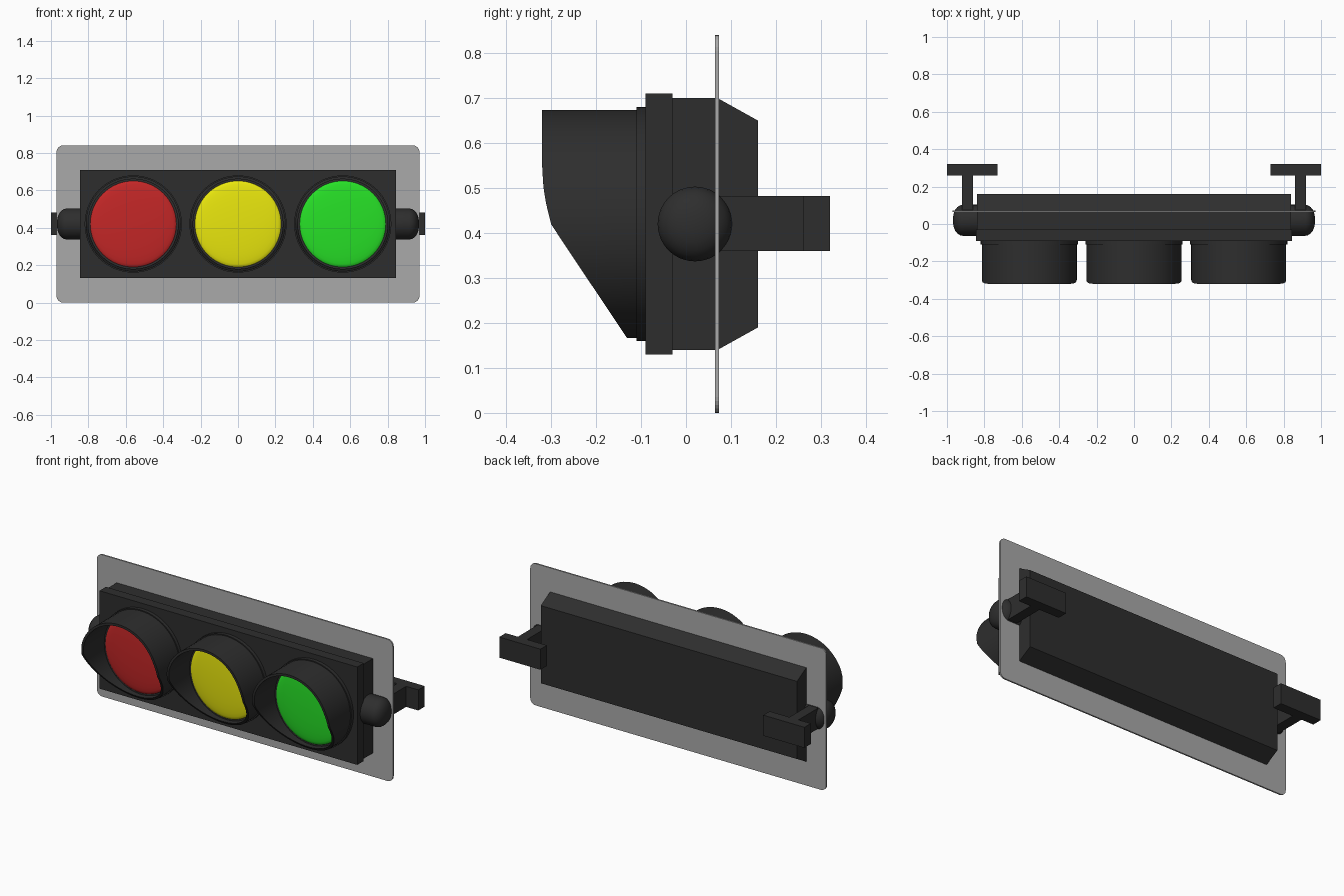
import bpy, bmesh
from math import sin, cos, pi
from mathutils import Vector

if "Cube" in bpy.data.objects:
    bpy.data.objects.remove(bpy.data.objects["Cube"])

CZ = 0.42          # height of the lamp axis
SEG = 64


def material(name, rgb):
    m = bpy.data.materials.new(name)
    m.diffuse_color = (*rgb, 1)
    m.use_nodes = True
    m.node_tree.nodes["Principled BSDF"].inputs["Base Color"].default_value = m.diffuse_color
    return m


BLACK = material("black_housing", (0.027, 0.027, 0.027))
GREY = material("grey_plate", (0.4, 0.4, 0.4))


def finish(name, bm, mat, smooth=False):
    bmesh.ops.recalc_face_normals(bm, faces=bm.faces)
    me = bpy.data.meshes.new(name)
    bm.to_mesh(me)
    bm.free()
    ob = bpy.data.objects.new(name, me)
    bpy.context.collection.objects.link(ob)
    me.materials.append(mat)
    if smooth:
        bpy.ops.object.select_all(action='DESELECT')
        ob.select_set(True)
        bpy.context.view_layer.objects.active = ob
        bpy.ops.object.shade_smooth_by_angle(angle=0.6)
    return ob


def prism(name, pts, depth, mat):
    """Extrude a closed outline of 3D points along depth."""
    bm = bmesh.new()
    f = bm.faces.new([bm.verts.new(p) for p in pts])
    new = bmesh.ops.extrude_face_region(bm, geom=[f], use_keep_orig=True)["geom"]
    bmesh.ops.translate(bm, vec=depth,
                        verts=[v for v in new if isinstance(v, bmesh.types.BMVert)])
    return finish(name, bm, mat)


def box(name, lo, hi, mat=BLACK):
    pts = [(lo[0], lo[1], lo[2]), (hi[0], lo[1], lo[2]),
           (hi[0], lo[1], hi[2]), (lo[0], lo[1], hi[2])]
    return prism(name, pts, (0, hi[1] - lo[1], 0), mat)


def loft(name, rings, mat, wrap=False):
    """Skin a series of point loops; cap the ends or join them up."""
    bm = bmesh.new()
    loops = [[bm.verts.new(p) for p in r] for r in rings]
    pairs = list(zip(loops, loops[1:])) + ([(loops[-1], loops[0])] if wrap else [])
    for a, b in pairs:
        for i in range(len(a)):
            j = (i + 1) % len(a)
            bm.faces.new((a[i], a[j], b[j], b[i]))
    if not wrap:
        bm.faces.new(loops[0])
        bm.faces.new(loops[-1])
    return finish(name, bm, mat, True)


def ring_y(cx, r, y):
    """Circle facing y; y may be a function of height."""
    out = []
    for i in range(SEG):
        t = 2 * pi * i / SEG
        z = CZ + r * sin(t)
        out.append((cx + r * cos(t), y(z) if callable(y) else y, z))
    return out


def ring_x(x, r):
    return [(x, 0.02 + r * cos(2 * pi * i / SEG), CZ + r * sin(2 * pi * i / SEG))
            for i in range(SEG)]


# Housing with chamfered back, and front door
profile = [(-0.05, 0.14), (0.07, 0.14), (0.16, 0.19),
           (0.16, 0.65), (0.07, 0.70), (-0.05, 0.70)]
prism("housing", [(-0.84, y, z) for y, z in profile], (1.68, 0, 0), BLACK)
box("front_door", (-0.845, -0.09, 0.13), (0.845, -0.03, 0.71))

# Backplate with rounded corners
R = 0.035
outline = []
for k, (sx, sz) in enumerate([(1, 1), (-1, 1), (-1, -1), (1, -1)]):
    for i in range(7):
        t = (k + i / 6) * pi / 2
        outline.append((sx * (0.97 - R) + R * cos(t), 0.064,
                        CZ + sz * (0.42 - R) + R * sin(t)))
prism("backplate", outline, (0, 0.009, 0), GREY)

# Sloped cut of the visor: (height, front y)
CUT = [(0.165, -0.13), (0.38, -0.274), (0.42, -0.30),
       (0.46, -0.31), (0.50, -0.317), (0.55, -0.32), (0.70, -0.32)]


def visor_front(z):
    for (z0, y0), (z1, y1) in zip(CUT, CUT[1:]):
        if z <= z1:
            return y0 + (y1 - y0) * (z - z0) / (z1 - z0)
    return CUT[-1][1]


# Three lamps: mounting ring, domed lens, hooded visor
for label, cx, rgb in [("red", -0.56, (0.55, 0.02, 0.02)),
                       ("yellow", 0.0, (0.82, 0.8, 0.004)),
                       ("green", 0.56, (0.02, 0.75, 0.02))]:
    loft(label + "_lamp_ring",
         [ring_y(cx, 0.26, -0.08), ring_y(cx, 0.26, -0.11)], BLACK)
    dome = [ring_y(cx, 0.23, -0.10)]
    for i in range(9):
        t = i / 8 * 0.97 * pi / 2
        dome.append(ring_y(cx, 0.23 * cos(t), -0.112 - 0.02 * sin(t)))
    loft(label + "_lens", dome, material(label + "_glass", rgb))
    loft(label + "_visor",
         [ring_y(cx, 0.254, -0.10), ring_y(cx, 0.254, visor_front),
          ring_y(cx, 0.24, visor_front), ring_y(cx, 0.24, -0.10)], BLACK, wrap=True)

# Pivot knobs and mounting brackets at both ends
for side, s in [("left", -1), ("right", 1)]:
    knob = [(0.83, 0.083), (0.915, 0.083), (0.93, 0.08), (0.944, 0.071),
            (0.955, 0.058), (0.963, 0.04), (0.967, 0.02), (0.968, 0.004)]
    loft(side + "_pivot_knob", [ring_x(s * x, r) for x, r in knob], BLACK)
    ax = sorted((s * 0.86, s * 0.92))
    box(side + "_bracket_arm", (ax[0], 0.05, 0.36), (ax[1], 0.262, 0.482))
    px = sorted((s * 0.73, s * 1.0))
    box(side + "_mounting_pad", (px[0], 0.26, 0.36), (px[1], 0.32, 0.482))
